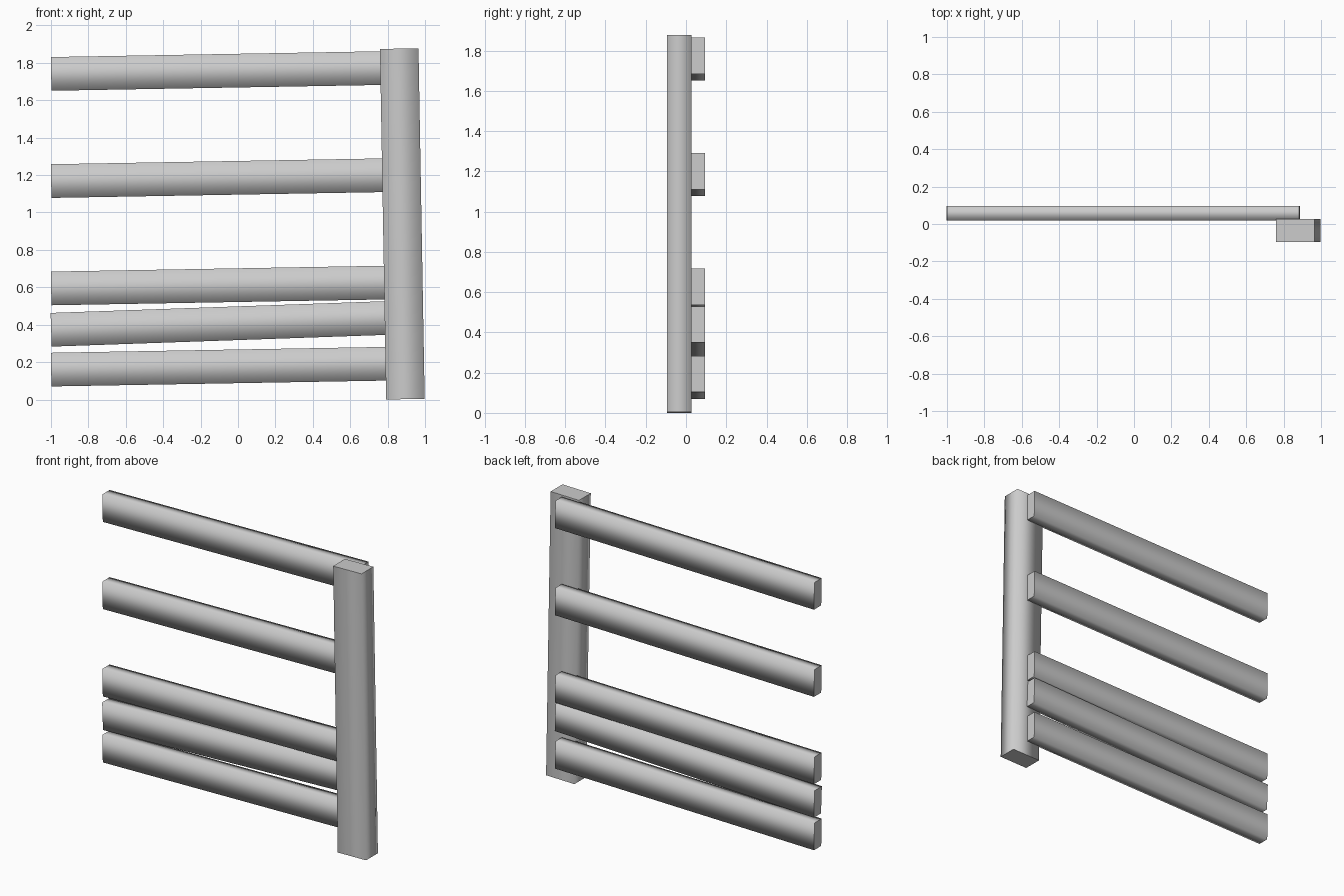
import bpy, bmesh
from mathutils import Vector

if "Cube" in bpy.data.objects:
    bpy.data.objects.remove(bpy.data.objects["Cube"])


def beam(name, start, end, width, y_front, y_back):
    """Straight plank between two (x, z) points; long sides smooth, ends crisp."""
    a, b = Vector(start), Vector(end)
    d = (b - a).normalized()
    side = Vector((-d.y, d.x)) * width / 2
    bm = bmesh.new()
    rings = []
    for p in (a, b):
        ring = []
        for s, y in ((-1, y_front), (1, y_front), (1, y_back), (-1, y_back)):
            q = p + side * s
            ring.append(bm.verts.new((q.x, y, q.y)))
        rings.append(ring)
    for i in range(4):
        j = (i + 1) % 4
        f = bm.faces.new((rings[0][i], rings[0][j], rings[1][j], rings[1][i]))
        f.smooth = True
    for ring in rings:
        cap = bm.faces.new(ring)
        for e in cap.edges:
            e.smooth = False
    bmesh.ops.recalc_face_normals(bm, faces=bm.faces)
    mesh = bpy.data.meshes.new(name)
    bm.to_mesh(mesh)
    bm.free()
    obj = bpy.data.objects.new(name, mesh)
    bpy.context.collection.objects.link(obj)
    return obj


# Slightly leaning upright
beam("fence_post", (0.895, 0.002), (0.862, 1.876), 0.206, -0.095, 0.028)

# Rails behind the post: (centre height at left end, rise to right end)
rails = [(0.160, 0.033), (0.373, 0.066), (0.594, 0.033), (1.168, 0.033), (1.741, 0.033)]
for n, (z, rise) in enumerate(rails, 1):
    beam(f"fence_rail_{n}", (-0.999, z), (0.885, z + rise), 0.18, 0.02, 0.095)
